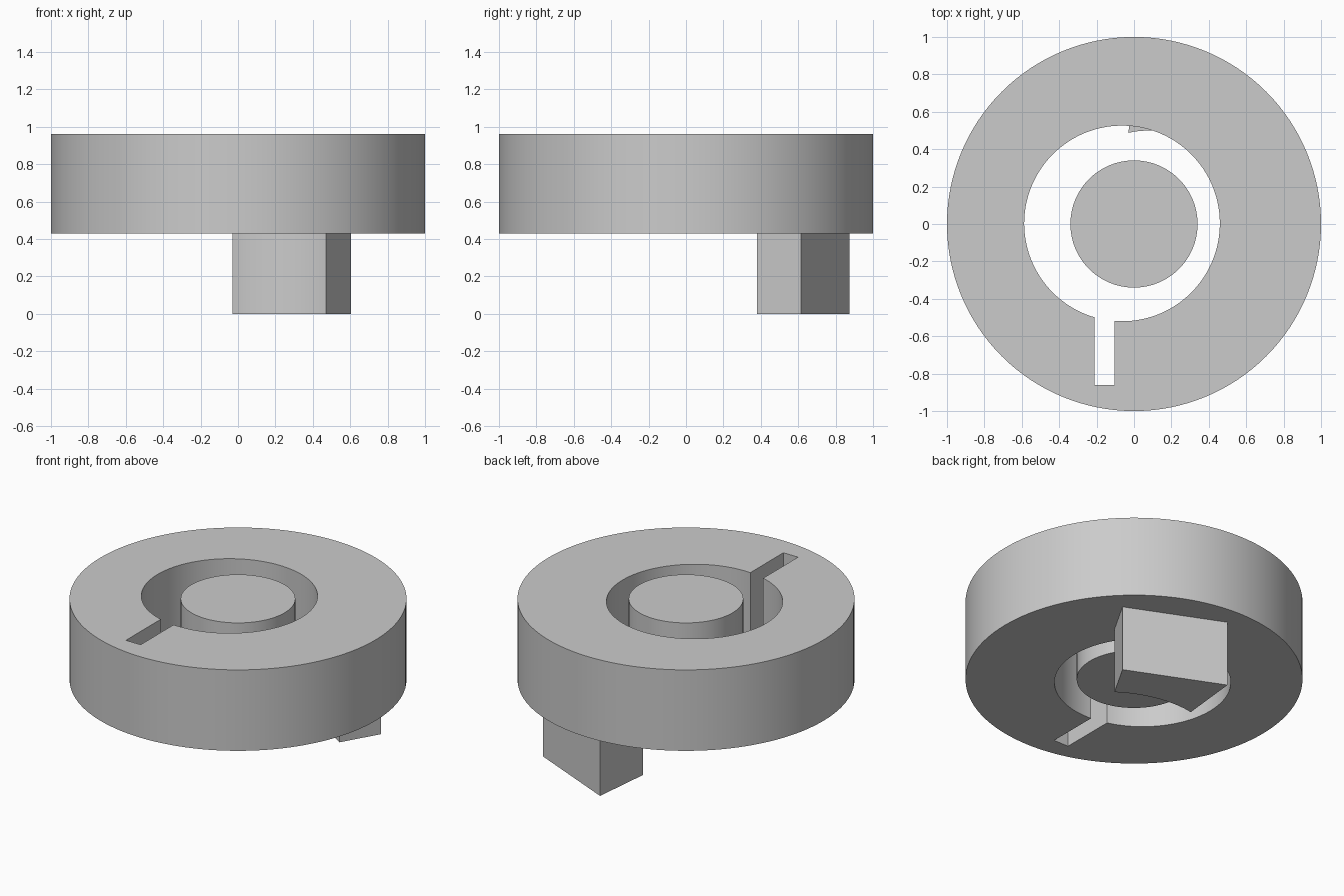
import bpy, bmesh
from math import cos, sin, pi, acos, atan2, radians

cube = bpy.data.objects.get("Cube")
if cube:
    bpy.data.objects.remove(cube, do_unlink=True)

grey = bpy.data.materials.new("light grey")
grey.use_nodes = True
colour = (0.6, 0.6, 0.6, 1)
grey.diffuse_color = colour
grey.node_tree.nodes["Principled BSDF"].inputs["Base Color"].default_value = colour


def arc(cx, cy, r, start, end, steps):
    """Points along an arc, both ends included."""
    angles = [start + (end - start) * i / steps for i in range(steps + 1)]
    return [(cx + r * cos(a), cy + r * sin(a)) for a in angles]


def circle(r, steps=128):
    return arc(0, 0, r, 0, 2 * pi, steps)[:-1]


def extrude_outline(name, loops, bottom, top):
    """Fill closed outlines (outer loop, then holes) and extrude upwards."""
    bm = bmesh.new()
    edges = []
    for loop in loops:
        verts = [bm.verts.new((x, y, bottom)) for x, y in loop]
        edges += [bm.edges.new((v, verts[i - 1])) for i, v in enumerate(verts)]
    if len(loops) == 1:
        bm.faces.new(verts)
    else:
        bmesh.ops.triangle_fill(bm, edges=edges, use_beauty=True)
    result = bmesh.ops.extrude_face_region(bm, geom=bm.faces[:], use_keep_orig=True)
    moved = [g for g in result["geom"] if isinstance(g, bmesh.types.BMVert)]
    bmesh.ops.translate(bm, verts=moved, vec=(0, 0, top - bottom))
    bmesh.ops.recalc_face_normals(bm, faces=bm.faces[:])
    mesh = bpy.data.meshes.new(name)
    bm.to_mesh(mesh)
    bm.free()
    mesh.materials.append(grey)
    obj = bpy.data.objects.new(name, mesh)
    bpy.context.collection.objects.link(obj)
    bpy.ops.object.select_all(action='DESELECT')
    obj.select_set(True)
    bpy.context.view_layer.objects.active = obj
    bpy.ops.object.shade_smooth_by_angle(angle=radians(30))
    return obj


DISC_BOTTOM, DISC_TOP = 0.43, 0.96

# Thick ring with an off-centre bore that opens into a straight key slot
bore_x, bore_y, bore_r = -0.064, 0.003, 0.523
slot_left, slot_right, slot_end = -0.21, -0.103, -0.86
start = -acos((slot_right - bore_x) / bore_r)
end = 2 * pi - acos((slot_left - bore_x) / bore_r)
bore = arc(bore_x, bore_y, bore_r, start, end, 128)
bore += [(slot_left, slot_end), (slot_right, slot_end)]
extrude_outline("slotted_ring", [circle(1.0), bore], DISC_BOTTOM, DISC_TOP)

# Free-standing centre pin
extrude_outline("centre_pin", [circle(0.34)], DISC_BOTTOM, DISC_TOP)

# Lug under the ring, with a hollow curved front face
cx, cy, r = 0.09, -0.16, 0.66
left, right = (-0.03, 0.487), (0.47, 0.38)
front = arc(cx, cy, r, atan2(left[1] - cy, left[0] - cx),
            atan2(right[1] - cy, right[0] - cx), 16)
front[0], front[-1] = left, right
extrude_outline("drive_lug", [front + [(0.605, 0.615), (0.01, 0.875)]], 0, DISC_BOTTOM)
